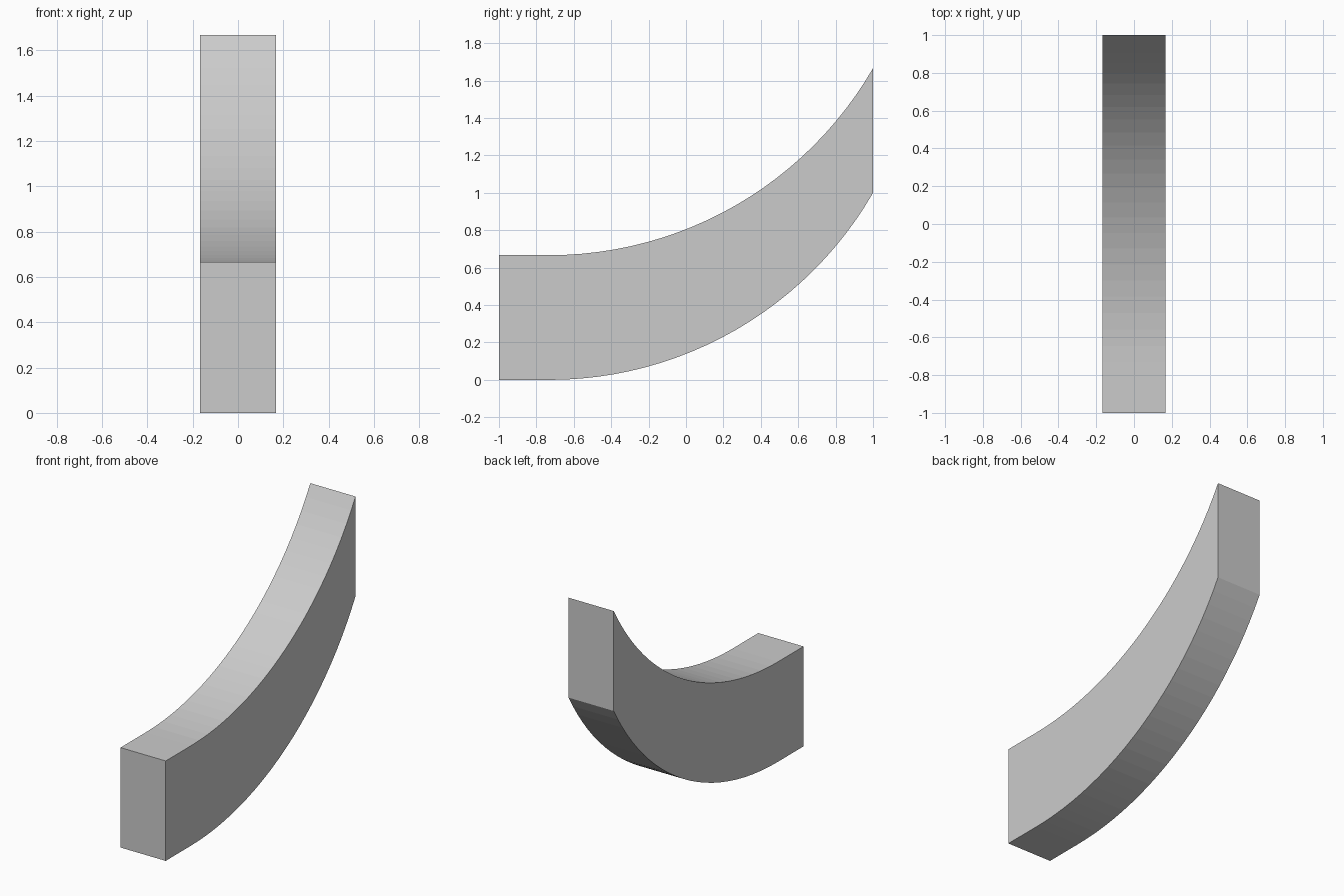
import bpy, bmesh, math

if "Cube" in bpy.data.objects:
    bpy.data.objects.remove(bpy.data.objects["Cube"])

WIDTH, HEIGHT = 1 / 3, 2 / 3
RADIUS, SWEEP, STEPS = 2.0, math.radians(60), 24

# Lower edge of the side profile: short flat lead-in, then a 60 degree arc
start = 1 - RADIUS * math.sin(SWEEP)
lower = [(-1.0, 0.0)]
for i in range(STEPS + 1):
    a = SWEEP * i / STEPS
    lower.append((start + RADIUS * math.sin(a), RADIUS * (1 - math.cos(a))))

# Upper edge is the same curve raised straight up
upper = [(y, z + HEIGHT) for y, z in reversed(lower)]

# Extrude the closed profile across the width
bm = bmesh.new()
side = bm.faces.new([bm.verts.new((-WIDTH / 2, y, z)) for y, z in lower + upper])
ext = bmesh.ops.extrude_face_region(bm, geom=[side], use_keep_orig=True)
moved = [g for g in ext["geom"] if isinstance(g, bmesh.types.BMVert)]
bmesh.ops.translate(bm, verts=moved, vec=(WIDTH, 0, 0))
bmesh.ops.recalc_face_normals(bm, faces=bm.faces)

mesh = bpy.data.meshes.new("curved_ramp_beam")
bm.to_mesh(mesh)
bm.free()
bpy.context.collection.objects.link(bpy.data.objects.new("curved_ramp_beam", mesh))
